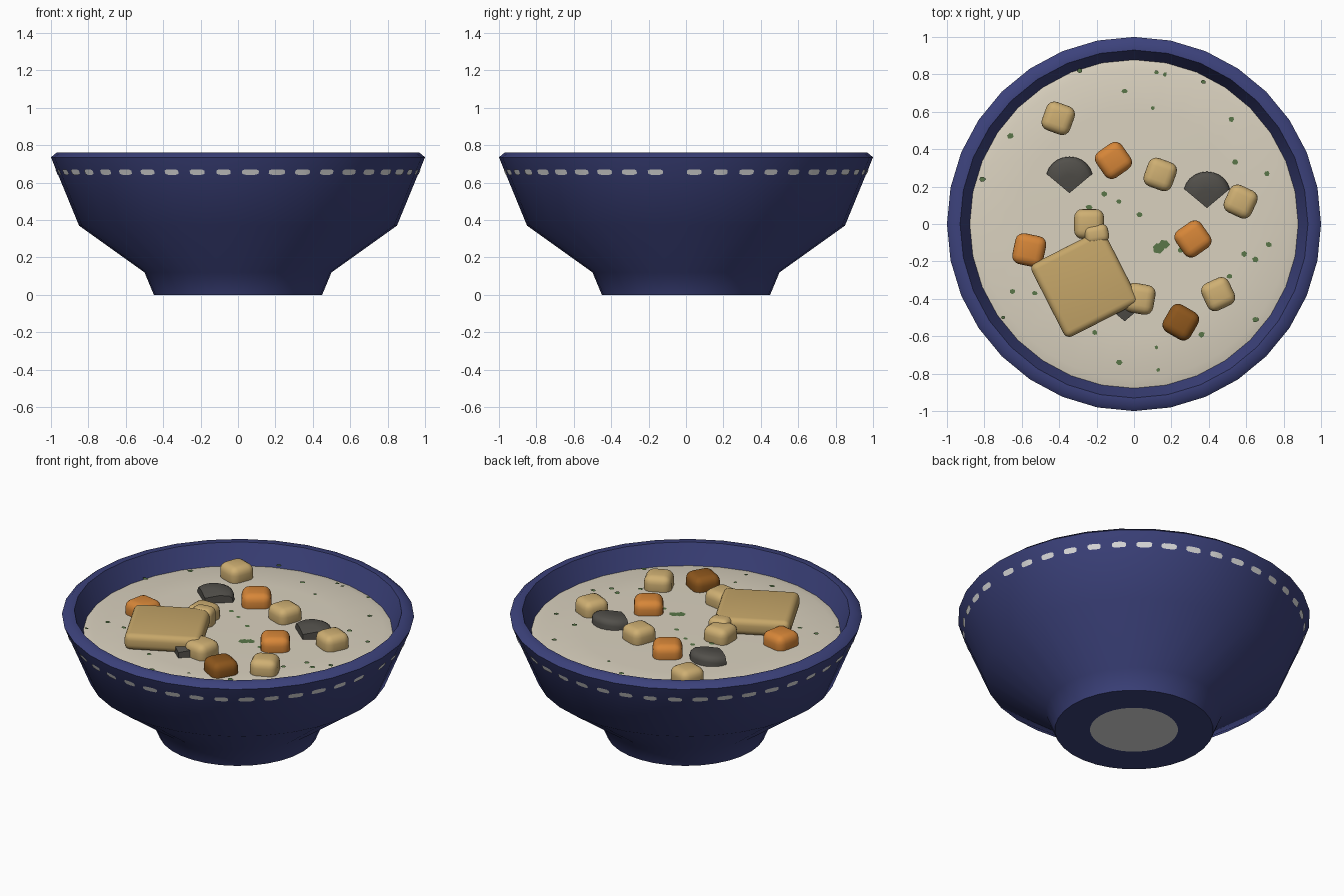
import bpy, bmesh, math, random
from mathutils import Vector, Matrix

if "Cube" in bpy.data.objects:
    bpy.data.objects.remove(bpy.data.objects["Cube"])

random.seed(4)
SIDES = 32
SOUP_Z = 0.65


def material(name, rgb):
    m = bpy.data.materials.new(name)
    m.diffuse_color = (*rgb, 1)
    m.use_nodes = True
    m.node_tree.nodes["Principled BSDF"].inputs["Base Color"].default_value = m.diffuse_color
    return m


BLUE = material("glaze blue", (0.045, 0.054, 0.20))
WHITE = material("white paint", (0.72, 0.72, 0.72))
CREAM = material("cream soup", (0.70, 0.64, 0.52))
BREAD = material("toasted bread", (0.56, 0.38, 0.14))
TAN = material("potato tan", (0.62, 0.43, 0.17))
ORANGE = material("carrot orange", (0.68, 0.24, 0.04))
BROWN = material("dark brown", (0.27, 0.095, 0.012))
BLACK = material("shell grey", (0.085, 0.08, 0.07))
GREEN = material("herb green", (0.10, 0.18, 0.065))


def finish(name, bm, mat, angle=50):
    me = bpy.data.meshes.new(name)
    bm.to_mesh(me)
    bm.free()
    ob = bpy.data.objects.new(name, me)
    bpy.context.collection.objects.link(ob)
    me.materials.append(mat)
    bpy.ops.object.select_all(action='DESELECT')
    ob.select_set(True)
    bpy.context.view_layer.objects.active = ob
    bpy.ops.object.shade_smooth_by_angle(angle=math.radians(angle))
    return ob


def lathe(name, profile, mat, closed_ends=True):
    """Revolve (radius, z) points; radius 0 becomes a pole."""
    bm = bmesh.new()
    rings = []
    for r, z in profile:
        if r == 0:
            rings.append([bm.verts.new((0, 0, z))] * SIDES)
        else:
            rings.append([bm.verts.new((r * math.cos(2 * math.pi * i / SIDES),
                                        r * math.sin(2 * math.pi * i / SIDES), z))
                          for i in range(SIDES)])
    for a, b in zip(rings, rings[1:]):
        for i in range(SIDES):
            j = (i + 1) % SIDES
            quad = list(dict.fromkeys((a[i], a[j], b[j], b[i])))
            bm.faces.new(quad)
    bmesh.ops.recalc_face_normals(bm, faces=bm.faces)
    return finish(name, bm, mat)


# Bowl: foot, flared body, chamfered rim, inner wall; white disc under the foot
bowl = lathe("bowl", [(0, 0), (0.25, 0), (0.45, 0), (0.50, 0.12), (0.85, 0.37),
                      (1.0, 0.735), (0.97, 0.76), (0.93, 0.76), (0.88, 0.64),
                      (0.78, 0.42), (0.42, 0.16), (0, 0.12)], BLUE)
bowl.data.materials.append(WHITE)
for p in bowl.data.polygons:
    if p.center.z < 0.001 and p.center.xy.length < 0.25:
        p.material_index = 1

# Soup, gently falling at the edge
lathe("soup", [(0, SOUP_Z + 0.003), (0.6, SOUP_Z + 0.002), (0.83, SOUP_Z - 0.002),
               (0.882, SOUP_Z - 0.015), (0.86, 0.60), (0, 0.60)], CREAM)


# Painted dashes around the outside, following the flat sides of the bowl
def wall_point(theta, z):
    step = 2 * math.pi / SIDES
    r = 0.85 + 0.15 * (z - 0.37) / 0.365
    r *= math.cos(step / 2) / math.cos(theta % step - step / 2)
    r += 0.004
    return (r * math.cos(theta), r * math.sin(theta), z)


bm = bmesh.new()
for k in range(42):
    mid = 0.045 + 0.148 * k
    half = random.uniform(0.038, 0.047)
    cols = []
    for t, h in ((-1, 0.008), (-0.7, 0.014), (0, 0.015), (0.7, 0.014), (1, 0.008)):
        th = mid + t * half
        cols.append([bm.verts.new(wall_point(th, 0.656 + s * h)) for s in (-1, 1)])
    for a, b in zip(cols, cols[1:]):
        bm.faces.new((a[0], b[0], b[1], a[1]))
finish("painted_dashes", bm, WHITE)


# Rounded chunks
def chunk(name, x, y, deg, mat, size=(0.168, 0.168, 0.125), z=0.672, bevel=0.045):
    bm = bmesh.new()
    bmesh.ops.create_cube(bm, size=1)
    bmesh.ops.scale(bm, vec=size, verts=bm.verts)
    bmesh.ops.bevel(bm, geom=bm.edges[:], offset=bevel, segments=4,
                    profile=0.5, affect='EDGES')
    bmesh.ops.transform(bm, verts=bm.verts, matrix=Matrix.Translation((x, y, z))
                        @ Matrix.Rotation(math.radians(deg), 4, 'Z'))
    return finish(name, bm, mat)


for i, (x, y, a) in enumerate([(-0.405, 0.565, -20), (0.14, 0.265, -20), (0.57, 0.12, -25),
                               (0.45, -0.375, 25), (-0.24, 0.0, 0), (0.03, -0.40, -10)]):
    chunk(f"potato_{i + 1}", x, y, a, TAN, (0.16, 0.16, 0.13), 0.675)
for i, (x, y, a) in enumerate([(-0.11, 0.34, 35), (-0.56, -0.14, -12), (0.315, -0.08, 35)]):
    chunk(f"carrot_{i + 1}", x, y, a, ORANGE)
chunk("brown_chunk", 0.25, -0.525, -30, BROWN)
chunk("bread_slice", -0.265, -0.32, 27, BREAD, (0.44, 0.44, 0.10), 0.70, 0.035)
chunk("potato_6_lump", -0.2, -0.055, 10, TAN, (0.13, 0.10, 0.13), 0.69, 0.035)


# Fan-shaped shells: apex to the front, arc to the back
def shell(name, x, y):
    bm = bmesh.new()
    n = 10
    levels = [(0.0, 0.685), (0.5, 0.708), (0.85, 0.712), (0.97, 0.70), (1.0, 0.68), (1.0, 0.62)]
    rows = []
    for f, z in levels:
        row = []
        for i in range(n + 1):
            t = -1 + 2 * i / n
            a = math.radians(50) * t
            r = f * (0.195 - 0.035 * t * t)
            drop = 0.02 * t * t * f if z > 0.63 else 0
            row.append(bm.verts.new((x + r * math.sin(a), y + r * math.cos(a), z - drop)))
        rows.append(row)
    for a, b in zip(rows, rows[1:]):
        for i in range(n):
            bm.faces.new((a[i], a[i + 1], b[i + 1], b[i]))
    # straight cut sides
    foot = bm.verts.new((x, y, 0.62))
    for i in (0, n):
        bm.faces.new([r[i] for r in rows] + [foot])
    bmesh.ops.remove_doubles(bm, verts=bm.verts, dist=0.0001)
    bmesh.ops.recalc_face_normals(bm, faces=bm.faces)
    if max(bm.faces, key=lambda f: f.calc_center_median().z).normal.z < 0:
        bmesh.ops.reverse_faces(bm, faces=bm.faces)
    finish(name, bm, BLACK)


for i, (x, y) in enumerate([(-0.345, 0.165), (0.39, 0.085), (-0.05, -0.52)]):
    shell(f"shell_{i + 1}", x, y)

# Chopped herbs floating on the soup
HERBS = [(-.29, .82), (.12, .81), (.165, .80), (.37, .76), (-.05, .71), (.1, .62), (.52, .56),
         (-.66, .47), (-.81, .24), (-.24, .09), (-.16, .16), (-.08, .12), (.03, .05), (.54, .33),
         (.71, .27), (-.65, -.36), (-.53, -.37), (-.7, -.5), (-.21, -.58), (-.08, -.74),
         (.13, -.78), (.12, -.66), (.36, -.59), (.51, -.28), (.59, -.16), (.65, -.19),
         (.72, -.11), (.13, -.13), (.16, -.11), (.65, -.51), (.25, -.14)]
bm = bmesh.new()
for x, y in HERBS:
    r = 0.032 if (x, y) in ((.13, -.13), (.16, -.11)) else random.uniform(0.010, 0.019)
    turn = random.uniform(0, 6)
    ring = [bm.verts.new((x + r * random.uniform(0.8, 1.1) * math.cos(turn + k * math.pi / 3),
                          y + r * random.uniform(0.7, 1.0) * math.sin(turn + k * math.pi / 3),
                          SOUP_Z + 0.006)) for k in range(6)]
    bm.faces.new(ring)
finish("herbs", bm, GREEN)
